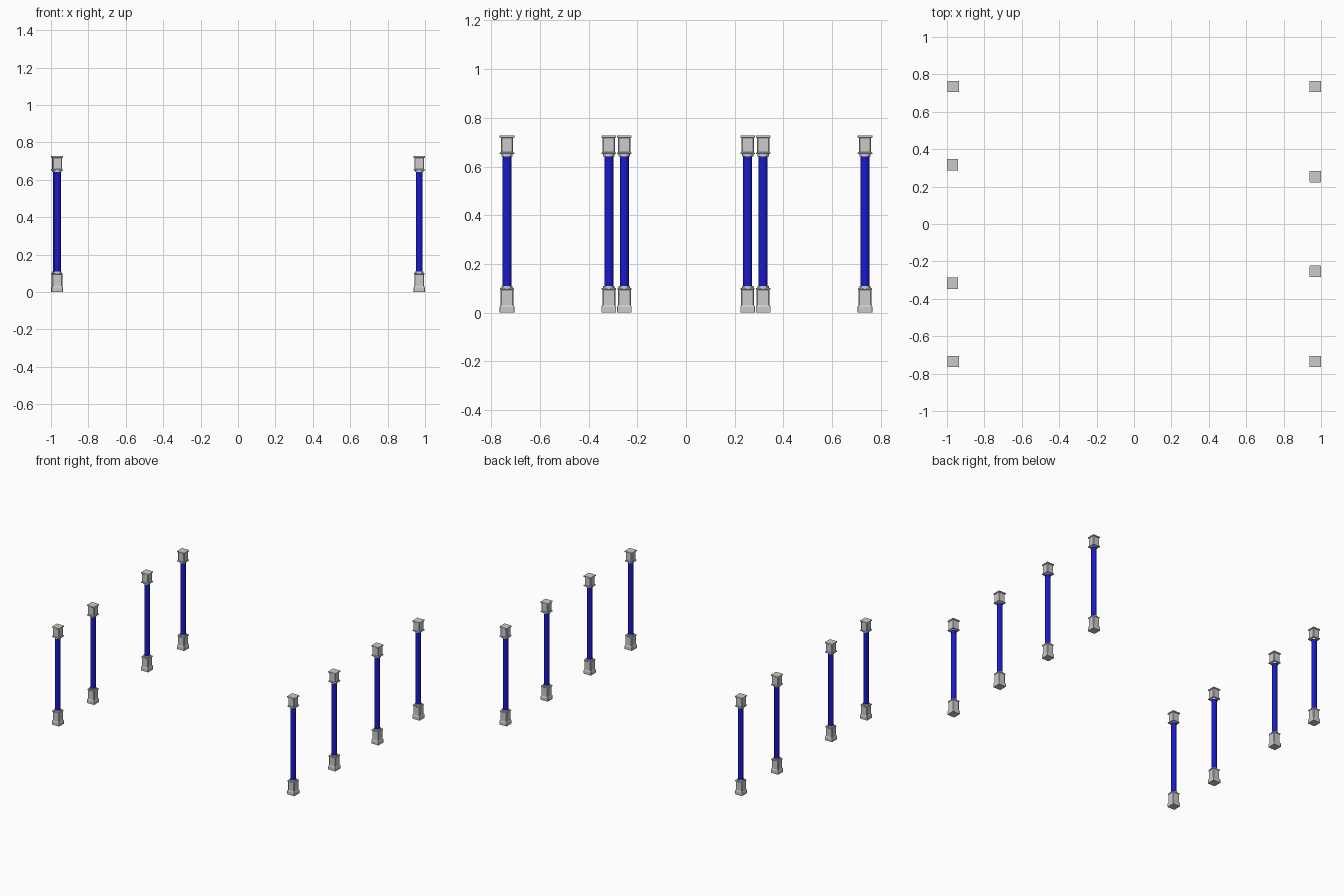
import bpy, bmesh

if "Cube" in bpy.data.objects:
    bpy.data.objects.remove(bpy.data.objects["Cube"])

blue = bpy.data.materials.new("post_blue")
blue.diffuse_color = (0.01, 0.01, 0.6, 1)
blue.use_nodes = True
blue.node_tree.nodes["Principled BSDF"].inputs["Base Color"].default_value = blue.diffuse_color


def square_ring(h, c):
    # Square outline with corners cut by c
    k = h - c
    return [(h, -k), (h, k), (k, h), (-k, h), (-h, k), (-h, -k), (-k, -h), (k, -h)]


def square_loft(name, sections):
    # Stack of (half width, corner cut, height) sections, capped both ends
    bm = bmesh.new()
    rings = [[bm.verts.new((x, y, z)) for x, y in square_ring(h, c)] for h, c, z in sections]
    for a, b in zip(rings, rings[1:]):
        for i in range(8):
            j = (i + 1) % 8
            bm.faces.new((a[i], a[j], b[j], b[i]))
    bm.faces.new(rings[0][::-1])
    bm.faces.new(rings[-1])
    mesh = bpy.data.meshes.new(name)
    bm.to_mesh(mesh)
    bm.free()
    return mesh


def cylinder(name, radius, z0, z1, sides=24):
    bm = bmesh.new()
    bmesh.ops.create_cone(bm, cap_ends=True, segments=sides,
                          radius1=radius, radius2=radius, depth=z1 - z0)
    bmesh.ops.translate(bm, verts=bm.verts, vec=(0, 0, (z0 + z1) / 2))
    for f in bm.faces:
        f.smooth = len(f.verts) == 4
    mesh = bpy.data.meshes.new(name)
    bm.to_mesh(mesh)
    bm.free()
    return mesh


# Footing: plinth, tapered shoulder, block and top rim
base = square_loft("base", [
    (0.030, 0.001, 0.0), (0.030, 0.001, 0.024), (0.0265, 0.004, 0.032),
    (0.0265, 0.004, 0.094), (0.029, 0.003, 0.096), (0.029, 0.003, 0.101)])

# Head: lower rim, block and cap slab
head = square_loft("head", [
    (0.030, 0.003, 0.651), (0.030, 0.003, 0.656), (0.0255, 0.004, 0.659),
    (0.0255, 0.004, 0.717), (0.030, 0.001, 0.720), (0.030, 0.001, 0.727)])

# Collars and blue shaft
low_collar = cylinder("low_collar", 0.0235, 0.100, 0.110)
high_collar = cylinder("high_collar", 0.0235, 0.642, 0.652)
shaft = cylinder("shaft", 0.0185, 0.105, 0.647)
shaft.materials.append(blue)

# Eight posts in two rows
posts = []
for s in (-1, 1):
    posts += [(0.969, s * 0.735), (0.969, s * 0.253),
              (-0.966, s * 0.735), (-0.970, s * 0.317)]

for n, (x, y) in enumerate(posts, 1):
    for mesh in (base, low_collar, shaft, high_collar, head):
        ob = bpy.data.objects.new(f"post_{n}_{mesh.name}", mesh)
        ob.location = (x, y, 0)
        bpy.context.collection.objects.link(ob)
